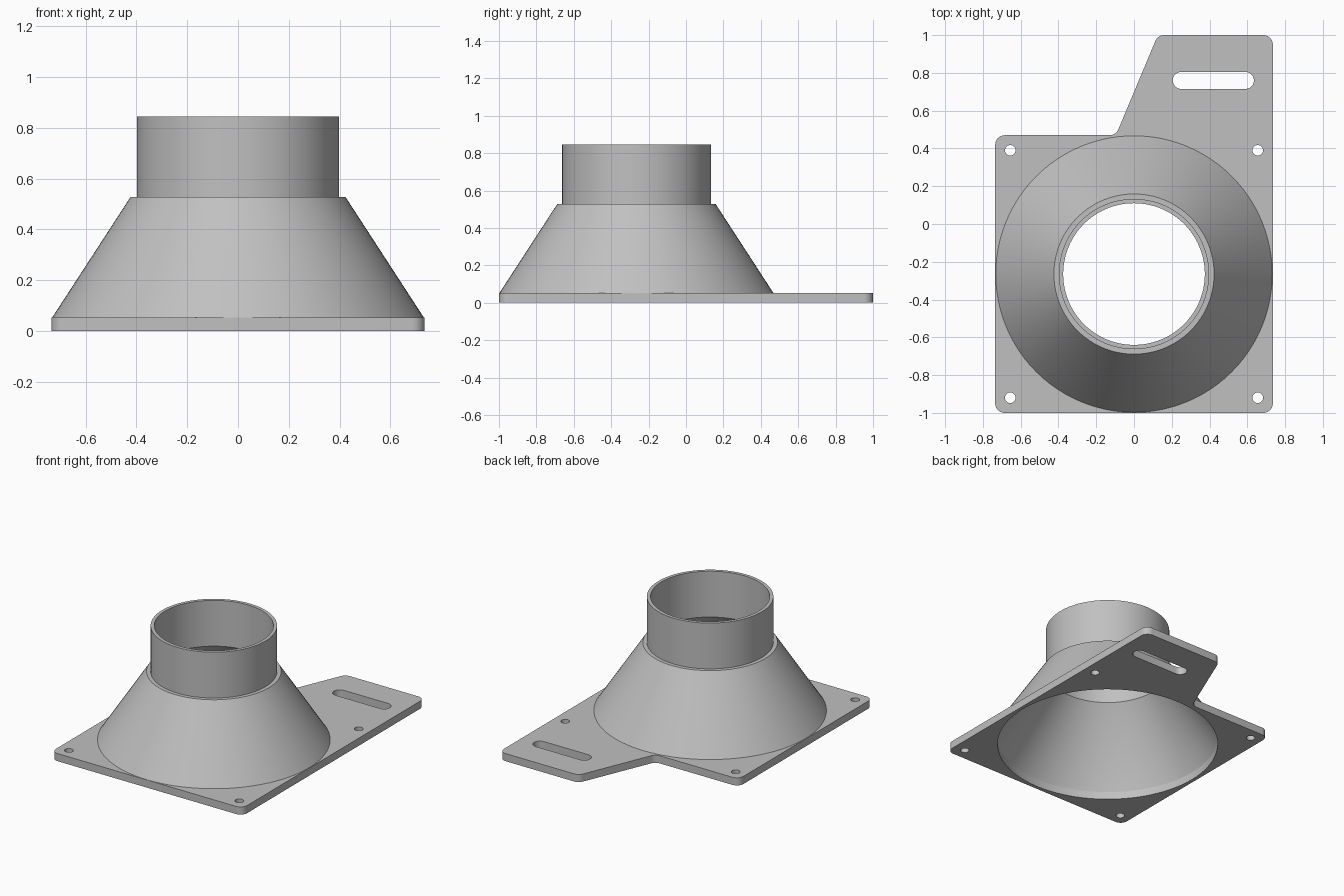
import bpy, bmesh
from math import cos, sin, tau, pi
from mathutils import Vector

cube = bpy.data.objects.get("Cube")
if cube:
    bpy.data.objects.remove(cube, do_unlink=True)

CENTRE_Y = -0.265     # axis of the funnel
HALF = 0.735          # half width of the square flange
THICK = 0.053         # flange thickness
BORE = 0.71           # flange opening radius

grey = bpy.data.materials.new("light grey")
grey.use_nodes = True
colour = (0.53, 0.53, 0.53, 1)
grey.diffuse_color = colour
grey.node_tree.nodes["Principled BSDF"].inputs["Base Color"].default_value = colour


def arc(cx, cy, r, start, end, n):
    return [(cx + r * cos(start + (end - start) * i / n),
             cy + r * sin(start + (end - start) * i / n)) for i in range(n + 1)]


def circle(cx, cy, r, n):
    return arc(cx, cy, r, 0, tau, n)[:-1]


def rounded(corners, r, steps=6):
    """Fillet every corner of a polygon with radius r."""
    out = []
    for i, c in enumerate(corners):
        p = Vector(c)
        a = (Vector(corners[i - 1]) - p).normalized()
        b = (Vector(corners[(i + 1) % len(corners)]) - p).normalized()
        half = a.angle(b) / 2
        mid = p + (a + b).normalized() * (r / sin(half))
        reach = r * cos(half) / sin(half)
        u, v = p + a * reach - mid, p + b * reach - mid
        for k in range(steps + 1):
            d = u.lerp(v, k / steps).normalized() * r
            out.append(tuple(mid + d))
    return out


def finish(obj):
    bm = bmesh.new()
    bm.from_mesh(obj.data)
    bmesh.ops.remove_doubles(bm, verts=bm.verts, dist=0.0001)
    bmesh.ops.recalc_face_normals(bm, faces=bm.faces)
    bm.to_mesh(obj.data)
    bm.free()
    obj.data.materials.clear()
    obj.data.materials.append(grey)
    bpy.ops.object.select_all(action='DESELECT')
    obj.select_set(True)
    bpy.context.view_layer.objects.active = obj
    bpy.ops.object.shade_smooth_by_angle(angle=pi / 6)


def plate(name, loops, thick):
    """Flat plate: first loop is the outline, the others are holes."""
    curve = bpy.data.curves.new(name, 'CURVE')
    curve.dimensions = '2D'
    curve.fill_mode = 'BOTH'
    curve.extrude = thick / 2
    for loop in loops:
        spline = curve.splines.new('POLY')
        spline.points.add(len(loop) - 1)
        for pt, (x, y) in zip(spline.points, loop):
            pt.co = (x, y, 0, 1)
        spline.use_cyclic_u = True
    obj = bpy.data.objects.new(name, curve)
    bpy.context.collection.objects.link(obj)
    bpy.ops.object.select_all(action='DESELECT')
    obj.select_set(True)
    bpy.context.view_layer.objects.active = obj
    bpy.ops.object.convert(target='MESH')
    obj = bpy.context.view_layer.objects.active
    for v in obj.data.vertices:
        v.co.z += thick / 2
    finish(obj)


def lathe(name, profile, n):
    """Revolve a closed (radius, height) profile around the funnel axis."""
    bm = bmesh.new()
    rings = [[bm.verts.new((x, y, z)) for x, y in circle(0, CENTRE_Y, r, n)]
             for r, z in profile]
    for i, ring in enumerate(rings):
        below = rings[i - 1]
        for k in range(n):
            j = (k + 1) % n
            bm.faces.new((below[k], below[j], ring[j], ring[k]))
    mesh = bpy.data.meshes.new(name)
    bm.to_mesh(mesh)
    bm.free()
    obj = bpy.data.objects.new(name, mesh)
    bpy.context.collection.objects.link(obj)
    finish(obj)


# Mounting flange with its slanted side tab, bore, bolt holes and slot
back = CENTRE_Y + HALF
outline = rounded([(-HALF, -1), (HALF, -1), (HALF, 1), (0.126, 1),
                   (-0.096, back), (-HALF, back)], 0.05)
bolts = [circle(sx * 0.655, CENTRE_Y + sy * 0.655, 0.028, 24)
         for sx in (-1, 1) for sy in (-1, 1)]
slot = (arc(0.59, 0.76, 0.045, -pi / 2, pi / 2, 12)
        + arc(0.25, 0.76, 0.045, pi / 2, 3 * pi / 2, 12))
plate("mounting_flange", [outline, circle(0, CENTRE_Y, BORE, 96), slot] + bolts, THICK)

# Hollow cone and pipe collar, with its foot sunk into the flange
lathe("funnel_and_collar", [
    (BORE + 0.003, 0.04), (BORE, THICK), (0.375, 0.527), (0.375, 0.845),
    (0.398, 0.845), (0.398, 0.527), (0.424, 0.527), (0.732, THICK),
    (0.73, 0.04)], 96)
